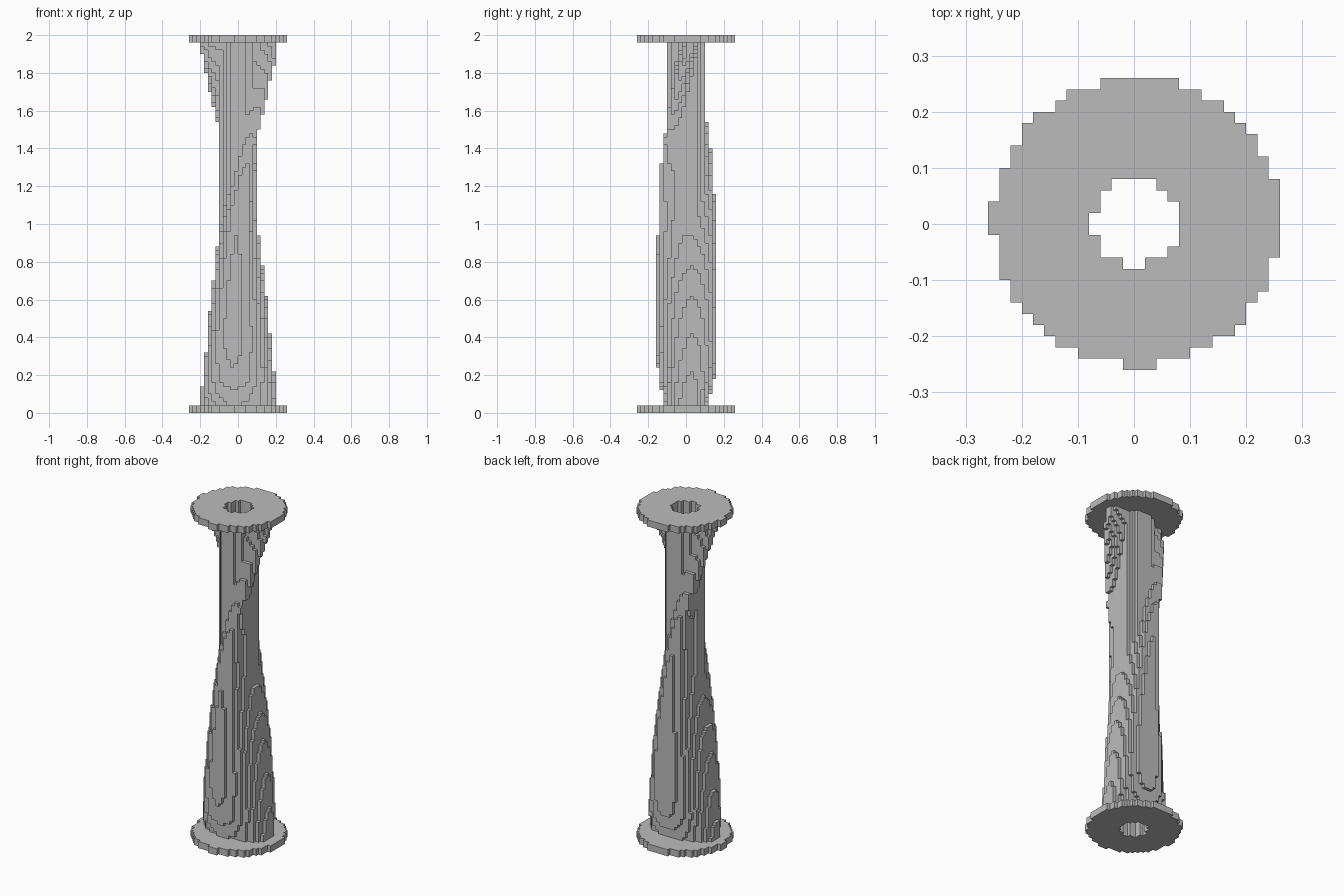
import bpy
from math import cos, sin, radians, hypot

default = bpy.data.objects.get("Cube")
if default:
    bpy.data.objects.remove(default, do_unlink=True)

CELL = 0.02
HALF = 14          # cells each side of the axis
LAYERS = 100
OFFSET = 0.004     # axis offset inside the cell grid
HOLE_R, TUBE_R, FLANGE_R = 0.077, 0.1, 0.256

# Twisted body: height, long radius, short radius, turn in degrees
SECTIONS = [
    (0.0, 0.21, 0.105, 0),
    (0.2, 0.19, 0.148, 15),
    (0.4, 0.178, 0.15, 40),
    (0.6, 0.168, 0.14, 60),
    (0.85, 0.157, 0.115, 80),
    (1.1, 0.15, 0.09, 95),
    (1.3, 0.143, 0.075, 112),
    (1.5, 0.143, 0.06, 133),
    (1.75, 0.17, 0.055, 165),
    (2.0, 0.212, 0.055, 193),
]

grey = bpy.data.materials.new("mid_grey")
grey.use_nodes = True
grey.diffuse_color = (0.5, 0.5, 0.5, 1)
grey.node_tree.nodes["Principled BSDF"].inputs["Base Color"].default_value = grey.diffuse_color


def section_at(z):
    """Blend the two nearest body sections."""
    for low, high in zip(SECTIONS, SECTIONS[1:]):
        if z <= high[0]:
            t = (z - low[0]) / (high[0] - low[0])
            return [p + (q - p) * t for p, q in zip(low, high)][1:]


def part_at(x, y, layer, section):
    """Name of the part that fills a cell, or None."""
    r = hypot(x, y)
    if r < HOLE_R:
        return None
    if layer < 2:
        return "bottom_flange" if r < FLANGE_R else None
    if layer >= LAYERS - 2:
        return "top_flange" if r < FLANGE_R else None
    if r < TUBE_R:
        return "core_tube"
    a, b, turn = section
    c, s = cos(radians(turn)), sin(radians(turn))
    u, v = x * c + y * s, y * c - x * s
    return "twisted_body" if (u / a) ** 2 + (v / b) ** 2 < 1 else None


# Fill the block grid
cells = {}
for k in range(LAYERS):
    section = section_at((k + 0.5) * CELL)
    for i in range(-HALF, HALF):
        for j in range(-HALF, HALF):
            part = part_at((i + 0.5) * CELL - OFFSET, (j + 0.5) * CELL - OFFSET, k, section)
            if part:
                cells[i, j, k] = part


def build_part(name):
    """Skin the blocks of one part where they meet open space."""
    index, faces = {}, []
    for cell, part in cells.items():
        if part != name:
            continue
        for axis in range(3):
            for side in (0, 1):
                neighbour = list(cell)
                neighbour[axis] += 2 * side - 1
                if tuple(neighbour) in cells:
                    continue
                ring = []
                for du, dv in ((0, 0), (1, 0), (1, 1), (0, 1)):
                    corner = list(cell)
                    corner[axis] += side
                    corner[(axis + 1) % 3] += du
                    corner[(axis + 2) % 3] += dv
                    ring.append(index.setdefault(tuple(corner), len(index)))
                faces.append(ring if side else ring[::-1])
    mesh = bpy.data.meshes.new(name)
    mesh.from_pydata([[c * CELL for c in corner] for corner in index], [], faces)
    mesh.materials.append(grey)
    mesh.update()
    obj = bpy.data.objects.new(name, mesh)
    bpy.context.collection.objects.link(obj)


for part_name in ("bottom_flange", "core_tube", "twisted_body", "top_flange"):
    build_part(part_name)
